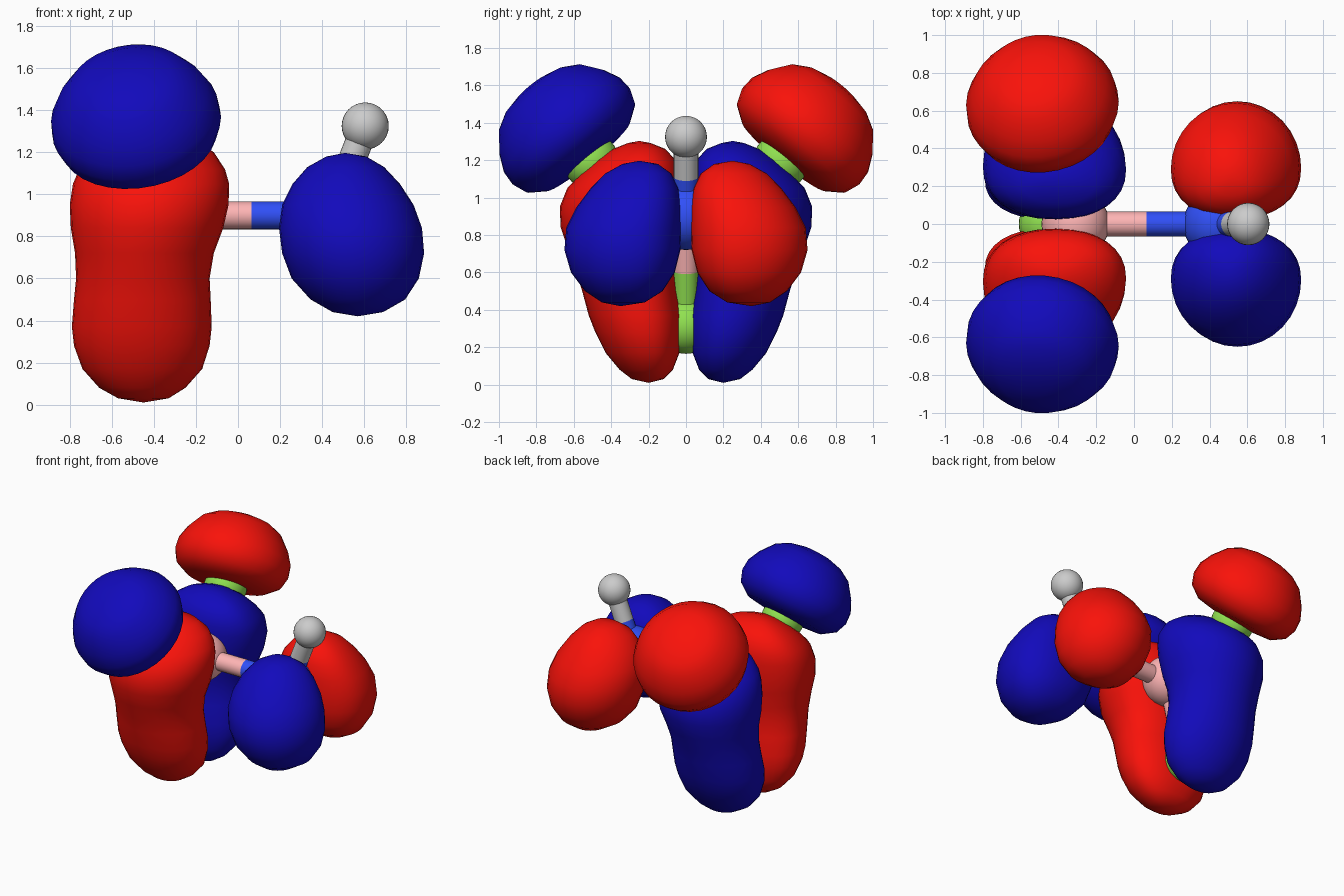
import bpy, bmesh, math
from mathutils import Vector

if "Cube" in bpy.data.objects:
    bpy.data.objects.remove(bpy.data.objects["Cube"])


def material(name, r, g, b):
    m = bpy.data.materials.new(name)
    m.diffuse_color = (r, g, b, 1)
    m.use_nodes = True
    m.node_tree.nodes["Principled BSDF"].inputs["Base Color"].default_value = m.diffuse_color
    return m


RED = material("red", 0.95, 0.006, 0.003)
BLUE = material("deep_blue", 0.006, 0.003, 0.5)
PINK = material("pink", 1.0, 0.46, 0.46)
AZURE = material("azure", 0.03, 0.08, 0.94)
GREEN = material("green", 0.28, 0.75, 0.08)
SEG = 32


def skin(name, rings, start, end, mat):
    """Smooth closed skin over rings of points, with a pole at each end."""
    bm = bmesh.new()
    loops = [[bm.verts.new(p) for p in ring] for ring in rings]
    for a, b in zip(loops, loops[1:]):
        for i in range(SEG):
            j = (i + 1) % SEG
            bm.faces.new((a[i], a[j], b[j], b[i]))
    for loop, pole in ((loops[0], start), (loops[-1], end)):
        v = bm.verts.new(pole)
        for i in range(SEG):
            bm.faces.new((v, loop[i], loop[(i + 1) % SEG]))
    bmesh.ops.recalc_face_normals(bm, faces=bm.faces[:])
    for f in bm.faces:
        f.smooth = True
    me = bpy.data.meshes.new(name)
    bm.to_mesh(me)
    bm.free()
    me.materials.append(mat)
    bpy.context.collection.objects.link(bpy.data.objects.new(name, me))


def stacked_lobe(name, rows, bottom, top, side, mat):
    """Rows are z, x min, x max, far |y|, near |y|; the near face is flatter."""
    rings = []
    for z, x0, x1, far, near in rows:
        ym = near + 0.43 * (far - near)
        ring = []
        for i in range(SEG):
            c, s = math.cos(i * math.tau / SEG), math.sin(i * math.tau / SEG)
            if s < 0:
                s = -abs(s) ** 0.9
                c = math.copysign(abs(c) ** 0.9, c)
            y = ym + s * ((far - ym) if s > 0 else (ym - near))
            ring.append(((x0 + x1) / 2 + c * (x1 - x0) / 2, side * y, z))
        rings.append(ring)
    flip = lambda p: (p[0], side * p[1], p[2])
    skin(name, rings, flip(bottom), flip(top), mat)


def turned_lobe(name, profile, base, axis, mat):
    """Profile of radius and height turned round an axis."""
    axis = axis.normalized()
    u = axis.cross(Vector((1, 0, 0))).normalized()
    v = axis.cross(u)
    rings = [[base + axis * h + r * (u * math.cos(i * math.tau / SEG) + v * math.sin(i * math.tau / SEG))
              for i in range(SEG)] for r, h in profile[1:-1]]
    skin(name, rings, base + axis * profile[0][1], base + axis * profile[-1][1], mat)


def finish(name, mat):
    o = bpy.context.object
    o.name = name
    if mat:
        o.data.materials.append(mat)
    bpy.ops.object.shade_smooth_by_angle()


def ball(name, p, r, mat):
    bpy.ops.mesh.primitive_uv_sphere_add(segments=32, ring_count=16, radius=r, location=p)
    finish(name, mat)


def stick(name, a, b, mat):
    d = b - a
    bpy.ops.mesh.primitive_cylinder_add(vertices=24, radius=0.066, depth=d.length, location=(a + b) / 2,
                                        rotation=d.to_track_quat('Z', 'Y').to_euler())
    finish(name, mat)


def bond(name, a, b, mat_a, mat_b):
    mid = (a + b) / 2
    stick(name + "_half_a", a, mid, mat_a)
    stick(name + "_half_b", mid, b, mat_b)


# Ball-and-stick skeleton: two centres, three arms on each, staggered
ZC = 0.9
left, right = Vector((-0.31, 0, ZC)), Vector((0.44, 0, ZC))
ball("pink_ball", left, 0.18, PINK)
ball("blue_ball", right, 0.18, AZURE)
bond("centre_bond", left, right, PINK, AZURE)
for k in range(3):
    t = k * math.tau / 3
    s, c = math.sin(t), math.cos(t)
    g = Vector((-0.46, 0.585 * s, ZC - 0.585 * c))
    h = Vector((0.605, 0.425 * s, ZC + 0.425 * c))
    ball(f"green_ball_{k}", g, 0.15, GREEN)
    bond(f"left_bond_{k}", left, g, PINK, GREEN)
    ball(f"grey_ball_{k}", h, 0.112, None)
    bond(f"right_bond_{k}", right, h, AZURE, None)

# Peanut-shaped lobe beside the pink ball
PEANUT = [
    (.03, -.57, -.33, .29, .12), (.08, -.66, -.25, .355, .07),
    (.17, -.74, -.17, .43, .035), (.28, -.78, -.135, .485, .025),
    (.37, -.79, -.125, .52, .025), (.50, -.78, -.13, .555, .05),
    (.60, -.77, -.135, .585, .06), (.72, -.775, -.115, .63, .055),
    (.84, -.795, -.07, .67, .035), (.95, -.80, -.045, .675, .025),
    (1.05, -.785, -.042, .635, .025), (1.12, -.755, -.062, .57, .03),
    (1.20, -.69, -.115, .48, .055), (1.26, -.60, -.20, .39, .11),
    (1.292, -.51, -.31, .31, .19)]
# Egg-shaped lobe beside the blue ball
EGG = [
    (.44, .45, .69, .45, .22), (.50, .345, .795, .54, .125),
    (.60, .255, .86, .615, .06), (.72, .21, .885, .65, .03),
    (.84, .195, .875, .64, .025), (.95, .21, .835, .585, .025),
    (1.05, .26, .77, .51, .04), (1.13, .33, .695, .43, .08),
    (1.18, .42, .61, .34, .15)]
# Domed outer lobe on each upper green ball
DOME = [(0, .01), (.15, .012), (.29, .03), (.375, .09), (.405, .17), (.4, .25),
        (.36, .335), (.285, .435), (.2, .485), (.1, .51), (0, .518)]

for side, tag, a, b in ((-1, "front", RED, BLUE), (1, "back", BLUE, RED)):
    stacked_lobe(tag + "_peanut_lobe", PEANUT, (-.45, .2, .01), (-.41, .25, 1.303), side, a)
    stacked_lobe(tag + "_egg_lobe", EGG, (.57, .35, .42), (.51, .25, 1.197), side, b)
    turned_lobe(tag + "_dome_lobe", DOME, Vector((-.46, side * .507, 1.197)),
                Vector((-.13, side * .63, .77)), b)
